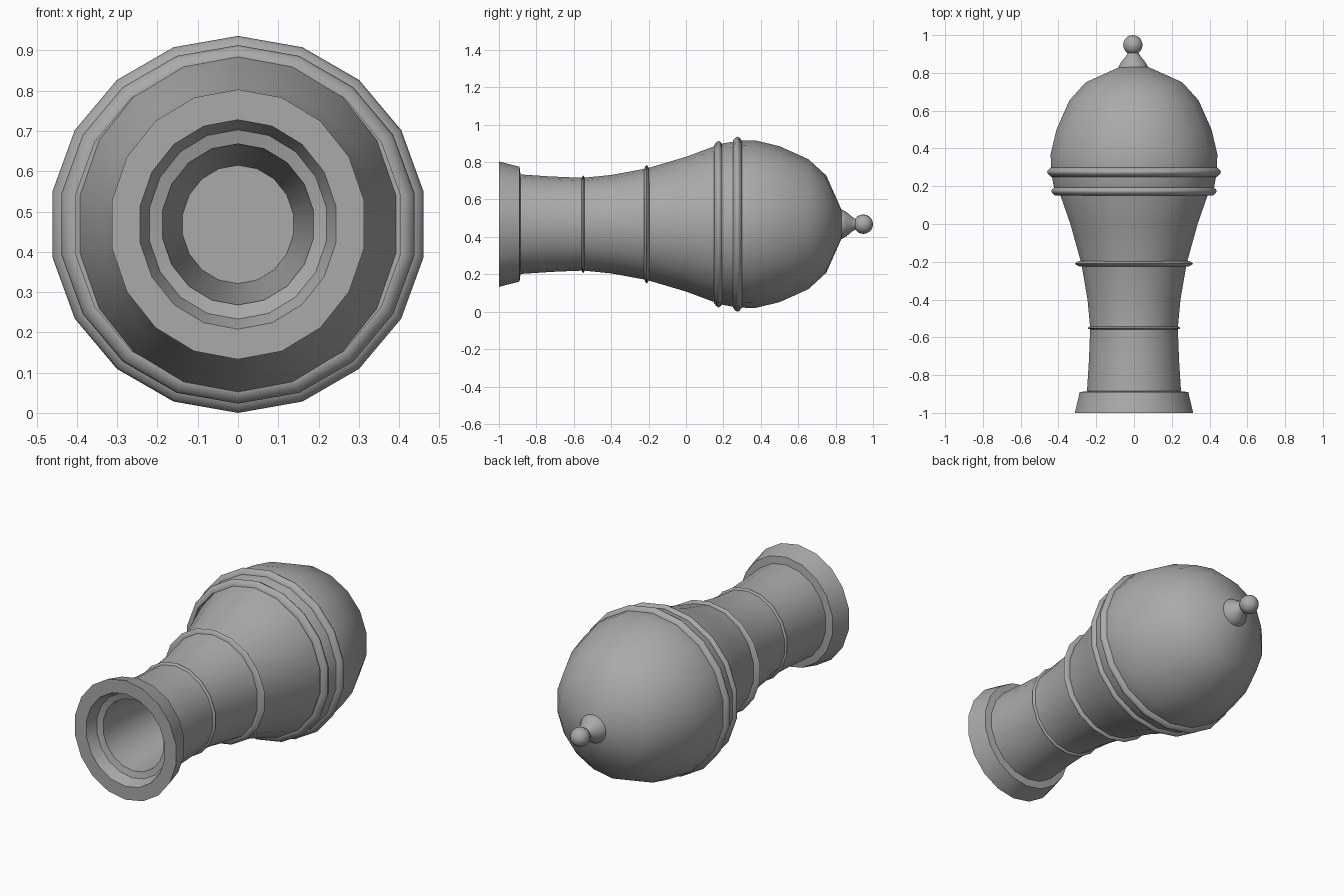
import bpy, bmesh, math

if "Cube" in bpy.data.objects:
    bpy.data.objects.remove(bpy.data.objects["Cube"])

AXIS_Z = 0.468
SIDES = 18

grey = bpy.data.materials.new("dark_grey")
grey.diffuse_color = (0.4, 0.4, 0.4, 1)
grey.use_nodes = True
grey.node_tree.nodes["Principled BSDF"].inputs["Base Color"].default_value = grey.diffuse_color


def lathe(name, profile, x_scale=1.0, x_off=0.0, sides=SIDES, closed=False, angle=32):
    """Turn (y, radius) points around the lengthwise axis."""
    bm = bmesh.new()
    rings = []
    for y, r in profile:
        if r == 0:
            rings.append([bm.verts.new((x_off, y, AXIS_Z))] * sides)
            continue
        rings.append([bm.verts.new((x_off + r * x_scale * math.sin(2 * math.pi * i / sides), y,
                                    AXIS_Z + r * math.cos(2 * math.pi * i / sides)))
                      for i in range(sides)])
    pairs = list(zip(rings, rings[1:]))
    if closed:
        pairs.append((rings[-1], rings[0]))
    for a, b in pairs:
        for i in range(sides):
            j = (i + 1) % sides
            quad = list(dict.fromkeys((a[i], a[j], b[j], b[i])))
            bm.faces.new(quad)
    bmesh.ops.recalc_face_normals(bm, faces=bm.faces)
    mesh = bpy.data.meshes.new(name)
    bm.to_mesh(mesh)
    bm.free()
    mesh.materials.append(grey)
    obj = bpy.data.objects.new(name, mesh)
    bpy.context.collection.objects.link(obj)
    bpy.ops.object.select_all(action='DESELECT')
    obj.select_set(True)
    bpy.context.view_layer.objects.active = obj
    bpy.ops.object.shade_smooth_by_angle(angle=math.radians(angle))
    return obj


# Slightly oval handle: deep socket, stepped mouth, flared collar, waisted neck
lathe("handle", [
    (-0.35, 0), (-0.35, 0.147), (-0.93, 0.20), (-0.94, 0.235),
    (-1.0, 0.26), (-1.0, 0.335), (-0.89, 0.307), (-0.885, 0.266),
    (-0.72, 0.255), (-0.55, 0.248), (-0.40, 0.263), (-0.21, 0.298),
    (0.0, 0.36), (0.15, 0.416), (0.20, 0.425), (0.20, 0)], x_scale=0.95)

# Round bulb with a short band between the two large rings
lathe("bulb", [
    (0.165, 0), (0.165, 0.42), (0.20, 0.432), (0.28, 0.446), (0.37, 0.448),
    (0.50, 0.417), (0.655, 0.347), (0.75, 0.26), (0.83, 0.08), (0.832, 0)], angle=40)

# Raised rings: y, outer radius, half width, depth, oval scale
for name, y, r, w, d, s in [
        ("neck_ring", -0.55, 0.261, 0.012, 0.025, 0.95),
        ("waist_ring", -0.21, 0.317, 0.014, 0.04, 1.0),
        ("lower_bulb_ring", 0.174, 0.445, 0.024, 0.035, 1.0),
        ("upper_bulb_ring", 0.275, 0.468, 0.025, 0.04, 1.0)]:
    lathe(name, [(y - w, r - d), (y - w, r - 0.022), (y - w * 0.4, r - 0.005), (y, r),
                 (y + w * 0.4, r - 0.005), (y + w, r - 0.022), (y + w, r - d)],
          x_scale=s, closed=True, angle=60)

# Finial: flared stem and ball
lathe("finial_stem", [(0.815, 0), (0.815, 0.08), (0.835, 0.078), (0.86, 0.063),
                      (0.885, 0.042), (0.905, 0.029), (0.93, 0.025), (0.93, 0)],
      x_off=-0.004, angle=50)
ball = [(0.948 - 0.052 * math.cos(math.pi * i / 10),
         0.052 * math.sin(math.pi * i / 10) if 0 < i < 10 else 0) for i in range(11)]
lathe("finial_ball", ball, x_off=-0.006, angle=60)
